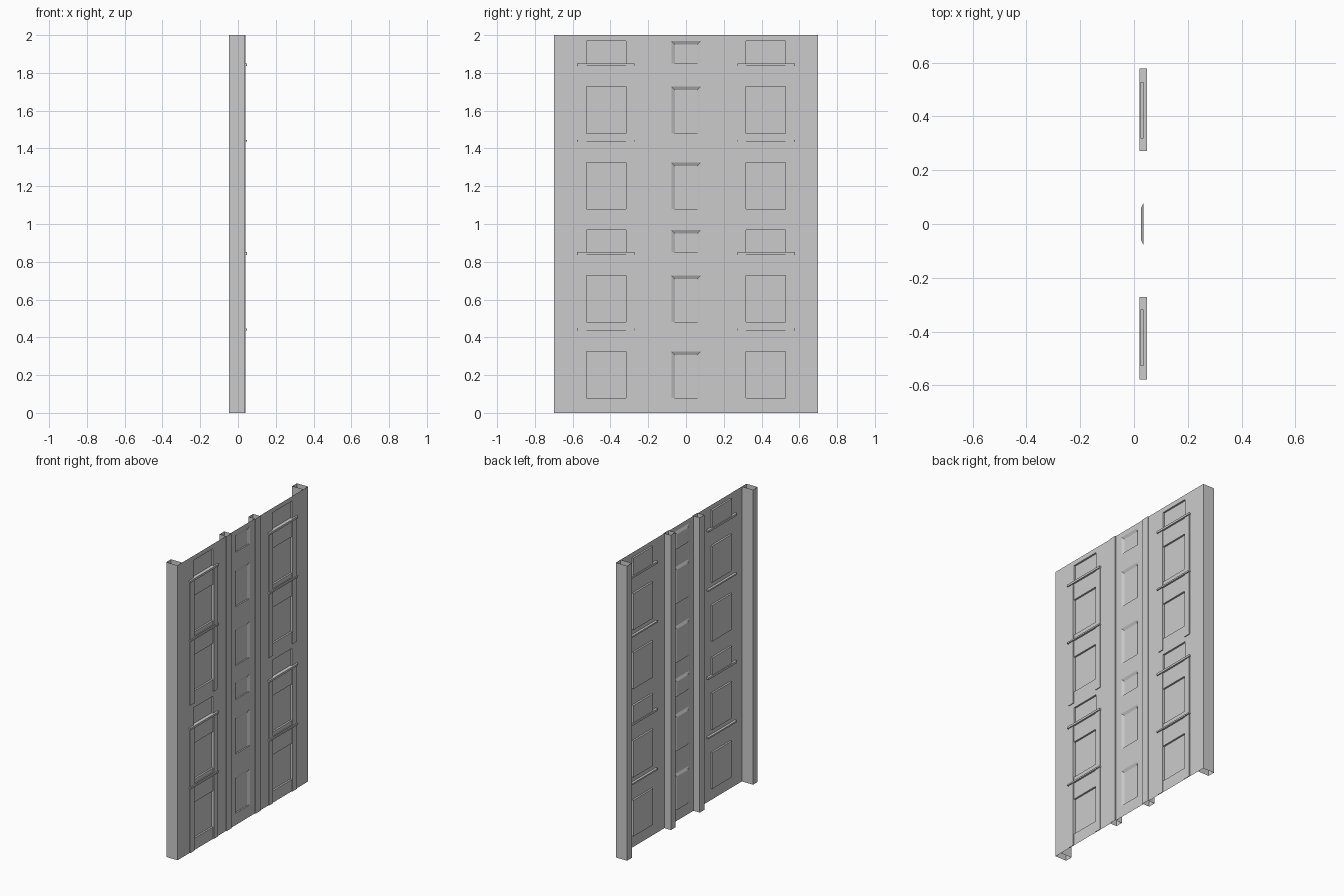
import bpy, bmesh

if "Cube" in bpy.data.objects:
    bpy.data.objects.remove(bpy.data.objects["Cube"])

WALL, FRAME, CORNICE, BACK = 0.036, 0.041, 0.048, -0.048


def make(name, quads, mirror=True):
    """Object from a list of faces; optionally mirrored across y."""
    bm = bmesh.new()
    for q in quads:
        bm.faces.new([bm.verts.new(p) for p in q])
    bmesh.ops.remove_doubles(bm, verts=bm.verts, dist=1e-5)
    bmesh.ops.recalc_face_normals(bm, faces=bm.faces)
    me = bpy.data.meshes.new(name)
    bm.to_mesh(me)
    bm.free()
    ob = bpy.data.objects.new(name, me)
    bpy.context.collection.objects.link(ob)
    if mirror:
        m = ob.modifiers.new("mirror", 'MIRROR')
        m.use_axis = (False, True, False)
        m.use_mirror_merge = False
    return ob


def rect(x, y0, y1, z0, z1):
    return [(x, y0, z0), (x, y1, z0), (x, y1, z1), (x, y0, z1)]


def recess(x, back, y0, y1, z0, z1, splay):
    """Window pocket: flat sill, jambs and head tapering inward by splay."""
    a = rect(x, y0, y1, z0, z1)
    b = rect(back, y0 + splay, y1 - splay, z0, z1 - splay)
    return [[a[i], a[(i + 1) % 4], b[(i + 1) % 4], b[i]] for i in range(4)] + [b]


def window_wall(x, back, y0, y1, h0, h1, splay):
    """Wall sheet with one column of recessed windows."""
    quads = [rect(x, y0, h0, 0, 2), rect(x, h1, y1, 0, 2)]
    z = 0
    for a, b in WINDOWS:
        quads.append(rect(x, h0, h1, z, a))
        quads += recess(x, back, h0, h1, a, b, splay)
        z = b
    quads.append(rect(x, h0, h1, z, 2))
    return quads


def tube(profile):
    """Open-ended vertical hollow post."""
    n = len(profile)
    return [[(*profile[i], 0), (*profile[(i + 1) % n], 0),
             (*profile[(i + 1) % n], 2), (*profile[i], 2)] for i in range(n)]


def box(x0, x1, y0, y1, z0, z1):
    a, b = rect(x0, y0, y1, z0, z1), rect(x1, y0, y1, z0, z1)
    return [a, b] + [[a[i], a[(i + 1) % 4], b[(i + 1) % 4], b[i]] for i in range(4)]


WINDOWS = [(f + a, f + b) for f in (0, 1)
           for a, b in ((0.08, 0.325), (0.48, 0.727), (0.85, 0.968))]

# Wall sheets with window recesses
make("side_wall", window_wall(WALL, 0.024, 0.18, 0.70, 0.317, 0.527, 0))
make("centre_wall", window_wall(0.035, 0.026, -0.13, 0.13, -0.077, 0.077, 0.018), False)

# Hollow posts: deep ones at the ends, shallow ones beside the centre bay
make("end_post", tube([(WALL, 0.65), (WALL, 0.70), (BACK, 0.70), (BACK, 0.65)]))
make("inner_post", tube([(FRAME, 0.13), (FRAME, 0.18), (-0.012, 0.18), (-0.012, 0.13)]))

# Trim repeated on both storeys
for f in (0, 1):
    for y0, y1 in ((0.275, 0.317), (0.527, 0.572)):
        # front and side faces only, the wall closes the back
        make("window_pilaster", box(WALL, FRAME, y0, y1, f, f + 0.84)[1:])
    make("storey_cornice", box(0.02, CORNICE, 0.272, 0.577, f + 0.837, f + 0.851))
    make("middle_cornice", box(0.02, CORNICE, 0.272, 0.577, f + 0.436, f + 0.446))
    make("sill_trim", box(WALL, FRAME, 0.317, 0.527, f + 0.446, f + 0.453)[1:])
